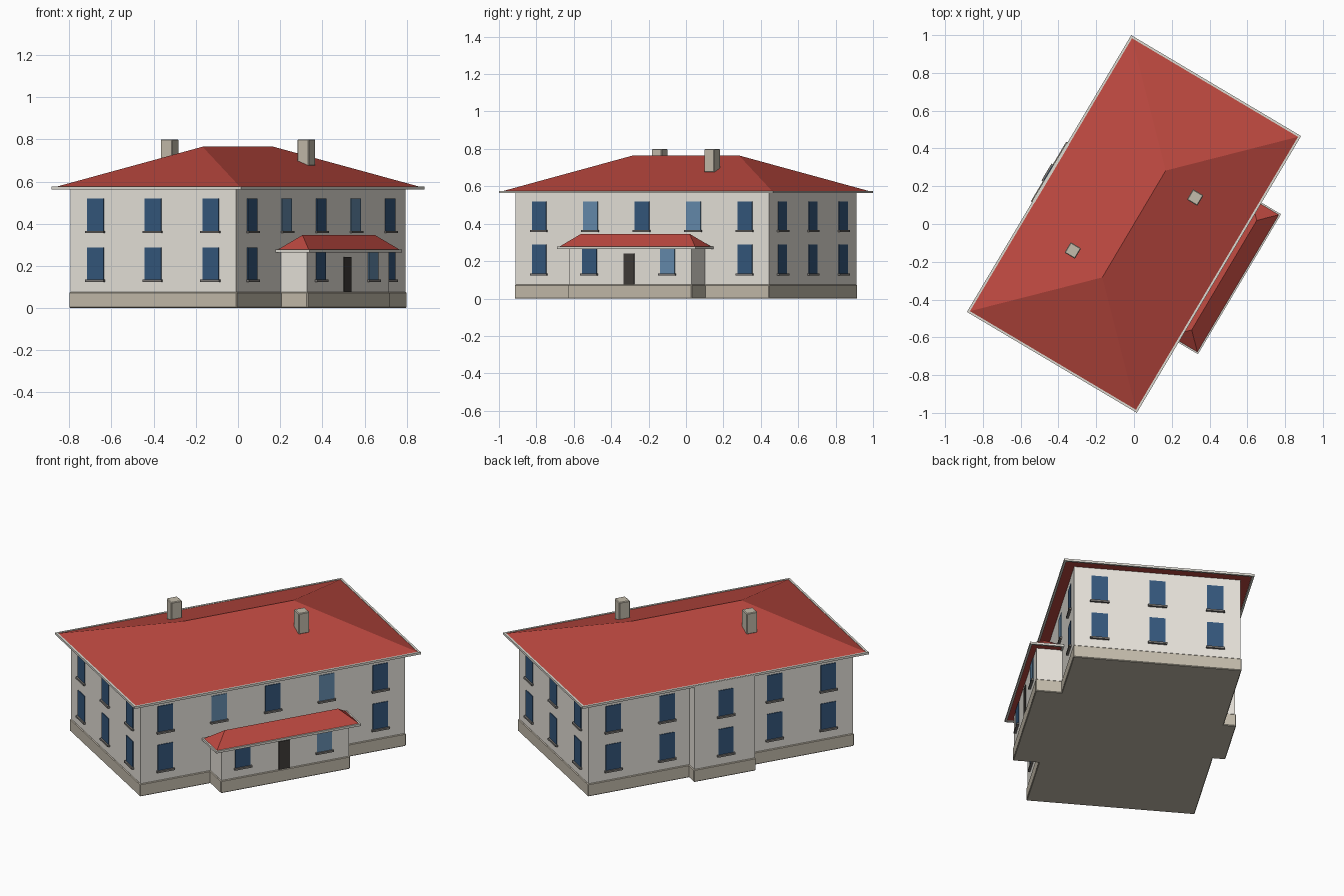
import bpy, bmesh, math
from mathutils import Matrix, Vector

if "Cube" in bpy.data.objects:
    bpy.data.objects.remove(bpy.data.objects["Cube"])

# The house is drawn square to the axes (porch facing -y), then turned on the site
TURN = Matrix.Rotation(math.radians(59.3), 4, 'Z')
A, B = 0.787, 0.4575          # half length and half depth of the main walls


def material(name, rgb):
    m = bpy.data.materials.new(name)
    m.diffuse_color = (*rgb, 1)
    m.use_nodes = True
    m.node_tree.nodes["Principled BSDF"].inputs["Base Color"].default_value = m.diffuse_color
    return m


WALL = material("plaster", (0.80, 0.77, 0.71))
STONE = material("stone", (0.55, 0.50, 0.41))
TILE = material("roof_tile", (0.50, 0.065, 0.05))
TRIM = material("trim", (0.72, 0.70, 0.64))
GLASS = material("dark_glass", (0.035, 0.095, 0.20))
PALE = material("pale_glass", (0.13, 0.26, 0.42))
SILL = material("sill", (0.20, 0.19, 0.18))
DOOR = material("door", (0.05, 0.045, 0.04))


def finish(name, bm, mat):
    bmesh.ops.recalc_face_normals(bm, faces=bm.faces)
    bm.transform(TURN)
    me = bpy.data.meshes.new(name)
    bm.to_mesh(me)
    bm.free()
    me.materials.append(mat)
    ob = bpy.data.objects.new(name, me)
    bpy.context.collection.objects.link(ob)
    return ob


def add_box(bm, x0, x1, y0, y1, z0, z1):
    size = Matrix.Diagonal((x1 - x0, y1 - y0, z1 - z0, 1))
    mid = Matrix.Translation(((x0 + x1) / 2, (y0 + y1) / 2, (z0 + z1) / 2))
    bmesh.ops.create_cube(bm, size=1, matrix=mid @ size)


def box(name, mat, *dims, bevel=0):
    bm = bmesh.new()
    add_box(bm, *dims)
    ob = finish(name, bm, mat)
    if bevel:
        mod = ob.modifiers.new("bevel", 'BEVEL')
        mod.width, mod.segments = bevel, 1
    return ob


def hip_roof(name, x0, x1, y0, y1, z0, z1):
    """Hipped roof with 45 degree hips in plan, plus a thin fascia frame."""
    bm = bmesh.new()
    h, ym = (y1 - y0) / 2, (y0 + y1) / 2
    pts = [(x0, y0, z0), (x1, y0, z0), (x1, y1, z0), (x0, y1, z0),
           (x0 + h, ym, z1), (x1 - h, ym, z1)]
    v = [bm.verts.new(p) for p in pts]
    for f in [(0, 1, 5, 4), (1, 2, 5), (2, 3, 4, 5), (3, 0, 4), (3, 2, 1, 0)]:
        bm.faces.new([v[i] for i in f])
    finish(name, bm, TILE)
    t, lo, hi = 0.012, z0 - 0.006, z0 + 0.007
    bm = bmesh.new()
    add_box(bm, x0, x1, y0, y0 + t, lo, hi)
    add_box(bm, x0, x1, y1 - t, y1, lo, hi)
    add_box(bm, x0, x0 + t, y0 + t, y1 - t, lo, hi)
    add_box(bm, x1 - t, x1, y0 + t, y1 - t, lo, hi)
    finish(name + "_fascia", bm, TRIM)


def window(name, facing, along, dist, z, glass=GLASS, w=0.09, h=0.153, sill=True):
    """Panel on a wall; facing is the turn from the porch side in quarter turns."""
    rot = Matrix.Rotation(facing * math.pi / 2, 4, 'Z')
    parts = [(name, glass, (along - w / 2, along + w / 2, -dist - 0.004, -dist + 0.01, z, z + h))]
    if sill:
        s = w / 2 + 0.007
        parts.append((name + "_sill", SILL,
                      (along - s, along + s, -dist - 0.013, -dist + 0.01, z - 0.011, z)))
    for n, mat, dims in parts:
        bm = bmesh.new()
        add_box(bm, *dims)
        bm.transform(rot)
        finish(n, bm, mat)


# Three wall volumes, each on a slightly wider stone plinth
PL = 0.075
for name, (x0, x1, y0, y1), top in [
        ("main", (-A, A, -B, B), 0.568),
        ("porch", (-0.37, 0.39, -0.60, -B + 0.02), 0.272),
        ("rear_bay", (-0.172, 0.187, B - 0.02, 0.526), 0.574)]:
    box(name + "_walls", WALL, x0, x1, y0, y1, PL - 0.01, top)
    e = 0.005
    box(name + "_plinth", STONE, x0 - e, x1 + e, y0 - e, y1 + e, 0, PL, bevel=0.004)

# Roofs
hip_roof("main_roof", -0.852, 0.852, -0.523, 0.523, 0.569, 0.765)
hip_roof("porch_roof", -0.42, 0.442, -0.643, -0.455, 0.270, 0.346)

# Chimneys, one on each slope
for s, name in [(1, "front_chimney"), (-1, "rear_chimney")]:
    x, y, r = s * 0.286, -s * 0.207, 0.032
    box(name, STONE, x - r, x + r, y - r, y + r, 0.675, 0.80, bevel=0.004)

# Windows
LOW, HIGH = 0.135, 0.366
for i in range(-2, 3):
    u = i * 0.32
    window("front_upper_window", 0, u, B, HIGH, PALE if abs(i) == 1 else GLASS)
    if abs(i) == 2:
        window("front_lower_window", 0, u, B, LOW)
    for z in (LOW, HIGH):
        window("rear_window", 2, u, B if i else 0.526, z)
for side in (1, 3):
    for i in (-1, 0, 1):
        for z in (LOW, HIGH):
            window("end_window", side, i * 0.318, A, z)

# Porch windows and door
window("porch_window_left", 0, -0.243, 0.60, LOW, h=0.13)
window("porch_window_right", 0, 0.243, 0.60, LOW, PALE, h=0.13)
window("door", 0, 0.003, 0.60, PL, DOOR, w=0.066, h=0.167, sill=False)
